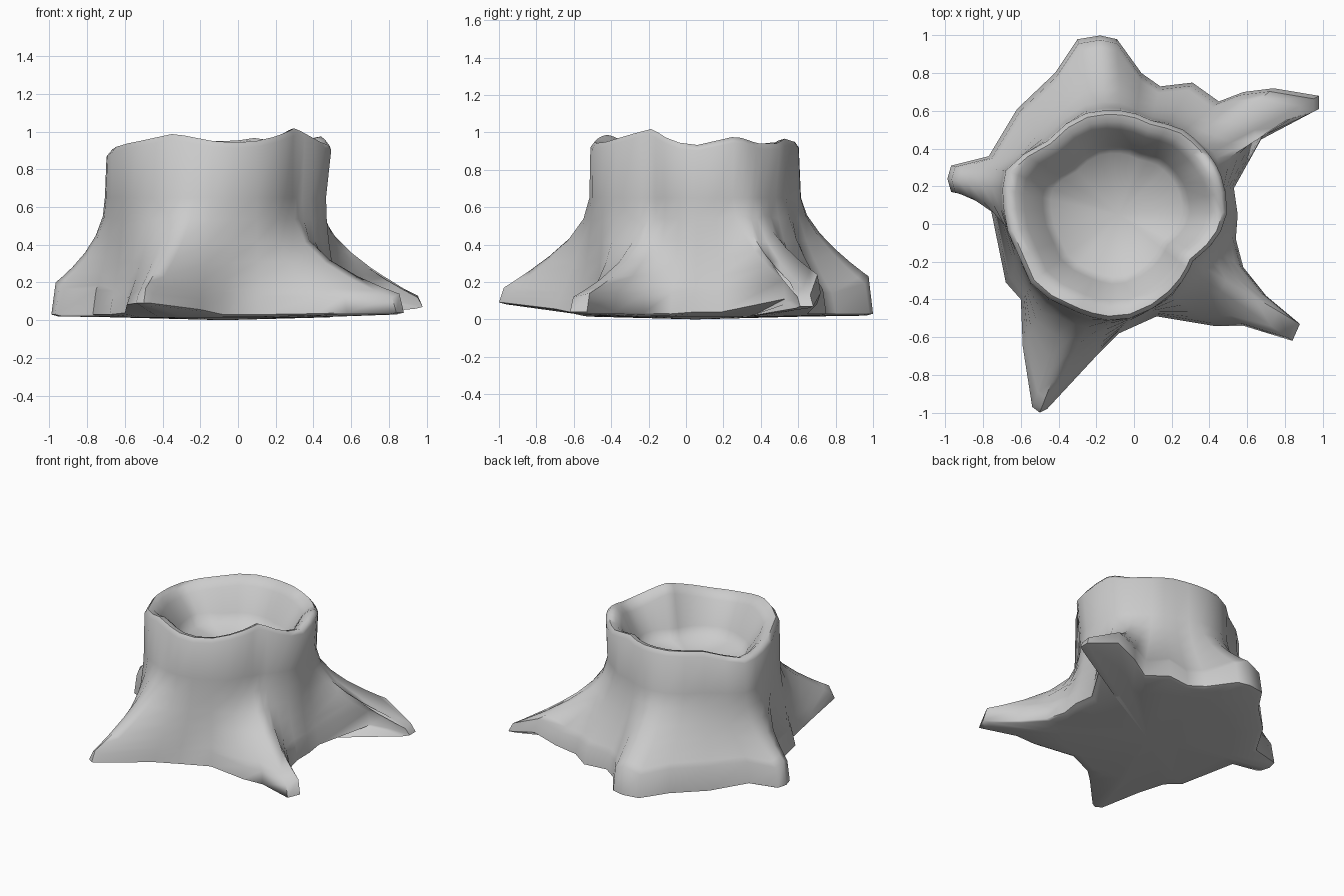
import bpy, bmesh, math
from mathutils import Vector

if "Cube" in bpy.data.objects:
    bpy.data.objects.remove(bpy.data.objects["Cube"])

C = Vector((-0.08, 0.05))          # trunk axis

# Ground outline, one list per root running anticlockwise: x, y, height of upper edge
root_back_right = [(.55, .05, .14), (.53, .19, .14), (.72, .53, .21), (.85, .57, .20),
                   (.98, .61, .12), (.98, .68, .13), (.74, .72, .24), (.58, .70, .18)]
root_back = [(.45, .65, .14), (.31, .75, .16), (.14, .73, .14), (.04, .80, .14),
             (-.09, .98, .19), (-.18, 1.0, .23), (-.30, .98, .19), (-.42, .80, .20),
             (-.62, .61, .20)]
root_left = [(-.77, .36, .18), (-.97, .31, .17), (-.99, .24, .20), (-.97, .17, .17),
             (-.77, .13, .16), (-.68, -.31, .12)]
root_front = [(-.60, -.40, .12), (-.59, -.65, .12), (-.54, -.97, .14), (-.50, -1.0, .17),
              (-.46, -.98, .14), (-.20, -.70, .11), (-.08, -.58, .12)]
root_front_right = [(.12, -.49, .13), (.42, -.54, .12), (.58, -.54, .13), (.84, -.62, .12),
                    (.88, -.53, .14), (.70, -.38, .14), (.58, -.23, .14), (.54, -.08, .14)]
# each root: outline, underside height at the tip, flare sharpness, greatest edge thickness
roots = [(root_back_right, .06, 1.9, .11), (root_back, .02, 1.6, 1), (root_left, .02, 2.1, 1),
         (root_front, .08, 1.6, 1), (root_front_right, .03, 2.6, 1)]

# Jagged rim outline: x, y, z
rim = [(.50, .05, .93), (.46, .28, .98), (.38, .40, .94), (.24, .52, .94), (.12, .54, .97),
       (-.02, .60, .95), (-.33, .57, .95), (-.42, .46, .95), (-.58, .38, .92),
       (-.70, .27, .89), (-.70, .13, .90), (-.60, -.20, .94), (-.54, -.34, .95),
       (-.35, -.45, .99), (-.08, -.52, .94), (.12, -.44, .95), (.32, -.19, 1.02),
       (.45, -.07, .95)]
rim_polar = sorted(((math.atan2(y - C.y, x - C.x) % math.tau,
                     math.hypot(x - C.x, y - C.y), z) for x, y, z in rim))


def rim_at(a):
    """Rim offset from the axis and rim height in direction a."""
    a %= math.tau
    pts = [(rim_polar[-1][0] - math.tau, *rim_polar[-1][1:])] + rim_polar
    pts.append((rim_polar[0][0] + math.tau, *rim_polar[0][1:]))
    for p, q in zip(pts, pts[1:]):
        if p[0] <= a <= q[0]:
            t = (a - p[0]) / (q[0] - p[0])
            r = p[1] + (q[1] - p[1]) * t
            return Vector((math.cos(a), math.sin(a))) * r, p[2] + (q[2] - p[2]) * t


# One column per outline point
cols = []
for outline, lift, flare, thick in roots:
    for x, y, top in outline:
        g = Vector((x, y)) - C
        under = .02 + (lift - .02) * min(1, max(0, (g.length - .65) / .25))
        cols.append((g, top, max(under, top - thick), flare))
n = len(cols)

# Column directions, relaxed so they fan out evenly at the rim
ang = []
for g, *_ in cols:
    a = math.atan2(g.y, g.x)
    while ang and a < ang[-1] - math.pi:
        a += math.tau
    ang.append(a)
for _ in range(5):
    ang = [(ang[i - 1] - (math.tau if i == 0 else 0) + 2 * ang[i]
            + ang[(i + 1) % n] + (math.tau if i == n - 1 else 0)) / 4 for i in range(n)]


def column(i):
    """Section from underside, up the root and bark, over the rim, down into the hollow."""
    g, top, under, flare = cols[i]
    r, rz = rim_at(ang[i])
    waist = r * (.91 if r.x > .3 else .96) + g * .03
    inner = g * min(.9, .58 / g.length)
    pts = [(inner, .015), (g * .96, under), (g, under + .01)]
    for t in (1, .93, .82, .65, .45, .22, 0):
        pts.append((waist.lerp(g * .975, t ** flare), .65 + (top - .65) * t))
    pts += [(r * .99, rz - .03), (r * .95, rz), (r * .88, rz - .01), (r * .81, rz - .05),
            (r * .65, .74), (r * .58, .67)]
    return [(p.x + C.x, p.y + C.y, z) for p, z in pts]


# Skin the columns and close the underside and hollow floor
bm = bmesh.new()
grid = [[bm.verts.new(p) for p in column(i)] for i in range(n)]
base = bm.verts.new((C.x, C.y, 0))
floor = bm.verts.new((C.x, C.y, .66))
for i in range(n):
    a, b = grid[i], grid[(i + 1) % n]
    for k in range(len(a) - 1):
        bm.faces.new((a[k], b[k], b[k + 1], a[k + 1]))
    bm.faces.new((b[0], a[0], base))
    bm.faces.new((a[-1], b[-1], floor))
bmesh.ops.recalc_face_normals(bm, faces=bm.faces)
mesh = bpy.data.meshes.new("tree_stump")
bm.to_mesh(mesh)
bm.free()
stump = bpy.data.objects.new("tree_stump", mesh)
bpy.context.collection.objects.link(stump)
bpy.context.view_layer.objects.active = stump
stump.select_set(True)
bpy.ops.object.shade_smooth_by_angle(angle=math.radians(65))
